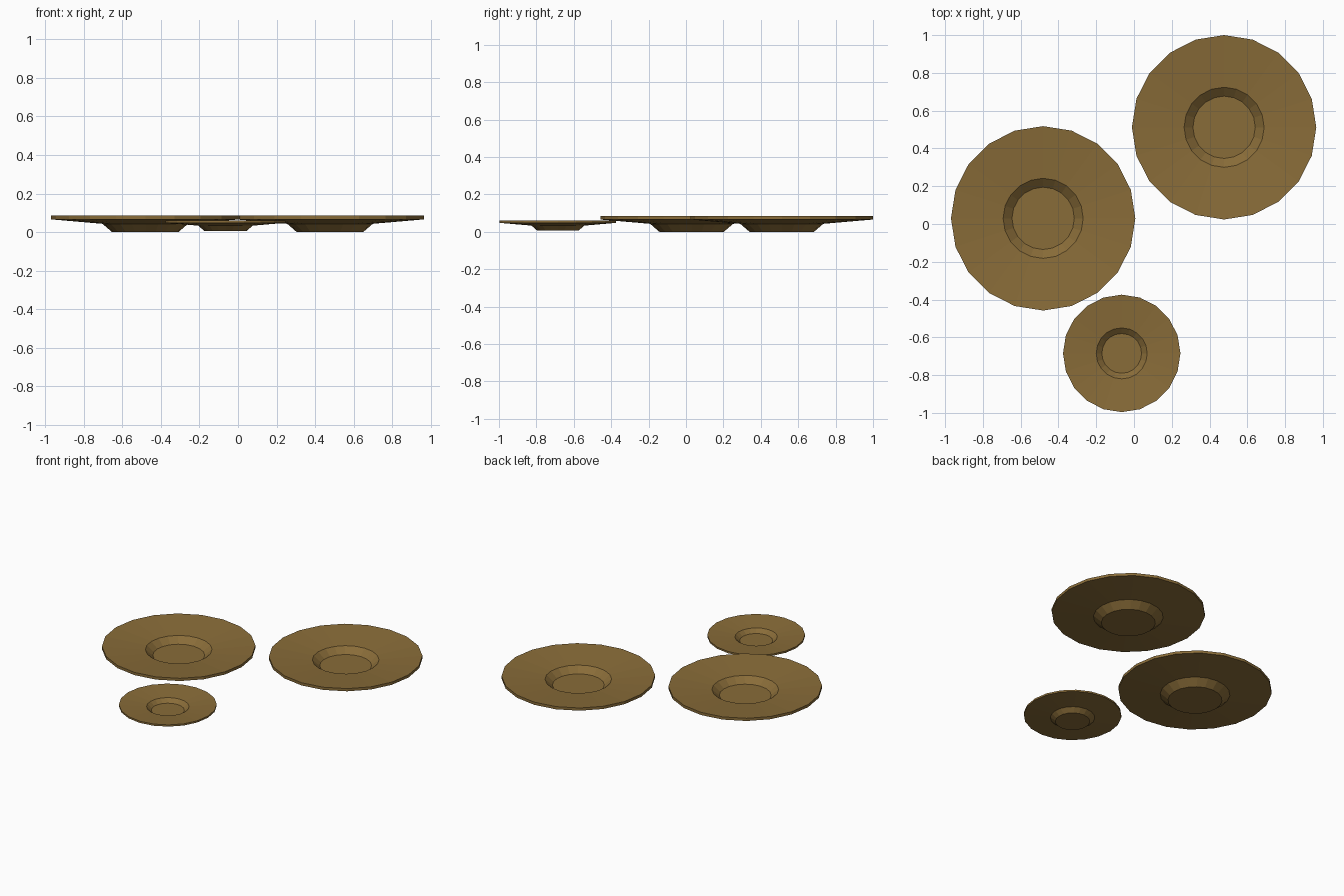
import bpy, math

if "Cube" in bpy.data.objects:
    bpy.data.objects.remove(bpy.data.objects["Cube"])

SIDES = 20
# Closed cross-section of a plate (radius, height): underside, rim, top, well floor
PROFILE = [(0.0, 0.0), (0.172, 0.0), (0.222, 0.043), (0.488, 0.066),
           (0.488, 0.085), (0.212, 0.06), (0.165, 0.02), (0.0, 0.02)]

mat = bpy.data.materials.new("brown_glaze")
mat.diffuse_color = (0.25, 0.15, 0.04, 1)
mat.use_nodes = True
mat.node_tree.nodes["Principled BSDF"].inputs["Base Color"].default_value = mat.diffuse_color


def plate(name, x, y, z, scale):
    """Revolve the profile into a faceted plate."""
    verts, faces, rings = [], [], []
    for r, h in PROFILE:
        n = 1 if r == 0 else SIDES
        start = len(verts)
        for i in range(n):
            a = 2 * math.pi * i / SIDES
            verts.append((r * math.cos(a), r * math.sin(a), h))
        rings.append(list(range(start, start + n)))
    # Side bands between full rings
    for lo, hi in zip(rings[1:-1], rings[2:-1]):
        for i in range(SIDES):
            j = (i + 1) % SIDES
            faces.append((lo[i], lo[j], hi[j], hi[i]))
    # Fans for the foot and the well floor
    for i in range(SIDES):
        j = (i + 1) % SIDES
        faces.append((rings[0][0], rings[1][j], rings[1][i]))
        faces.append((rings[-1][0], rings[-2][i], rings[-2][j]))
    mesh = bpy.data.meshes.new(name)
    mesh.from_pydata(verts, [], faces)
    mesh.materials.append(mat)
    obj = bpy.data.objects.new(name, mesh)
    obj.location = (x, y, z)
    obj.scale = (scale,) * 3
    bpy.context.collection.objects.link(obj)


# Two dinner plates and one side plate
plate("large_plate_left", -0.481, 0.03, 0.0, 1.0)
plate("large_plate_back", 0.477, 0.512, 0.0, 1.0)
plate("small_plate", -0.065, -0.685, 0.006, 0.637)
